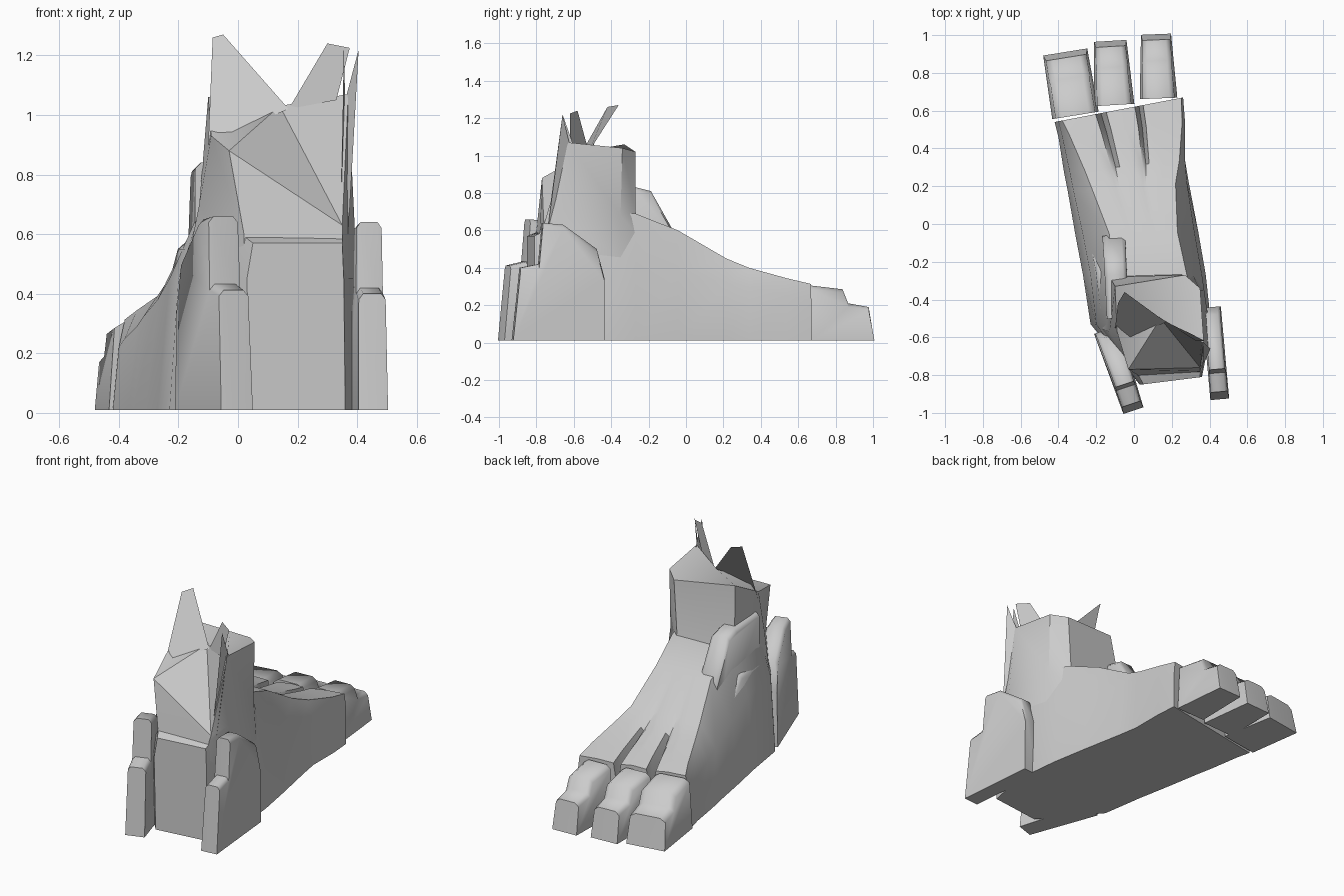
import bpy, bmesh, math
from mathutils import Vector

if "Cube" in bpy.data.objects:
    bpy.data.objects.remove(bpy.data.objects["Cube"])

grey = bpy.data.materials.new("stone grey")
grey.diffuse_color = (0.6, 0.6, 0.6, 1)
grey.use_nodes = True
grey.node_tree.nodes["Principled BSDF"].inputs["Base Color"].default_value = grey.diffuse_color


def finish(name, bm, solid=True, smooth=35):
    if solid:
        bmesh.ops.recalc_face_normals(bm, faces=bm.faces)
    me = bpy.data.meshes.new(name)
    bm.to_mesh(me)
    bm.free()
    me.materials.append(grey)
    ob = bpy.data.objects.new(name, me)
    bpy.context.collection.objects.link(ob)
    bpy.ops.object.select_all(action='DESELECT')
    ob.select_set(True)
    bpy.context.view_layer.objects.active = ob
    bpy.ops.object.shade_smooth_by_angle(angle=math.radians(smooth))
    return ob


def loft(name, rings, peak=None, smooth=35):
    """Skin equal-length rings; the last cap may be a fan to a peak point."""
    bm = bmesh.new()
    vs = [[bm.verts.new(p) for p in r] for r in rings]
    n = len(vs[0])
    for a, b in zip(vs, vs[1:]):
        for i in range(n):
            j = (i + 1) % n
            bm.faces.new((a[i], a[j], b[j], b[i]))
    bm.faces.new(vs[0][::-1])
    if peak:
        c = bm.verts.new(peak)
        for i in range(n):
            bm.faces.new((vs[-1][i], vs[-1][(i + 1) % n], c))
    else:
        bm.faces.new(vs[-1])
    return finish(name, bm, smooth=smooth)


def slab(name, profile, origin, angle, width, taper=0.15, lean=0.0, tip=1.0):
    """Side profile (u, z) along a heading, swept sideways, narrower at the top and tip."""
    d = Vector((math.cos(angle), math.sin(angle), 0))
    s = Vector((-d.y, d.x, 0))
    zmax = max(z for _, z in profile)
    umax = max(u for u, _ in profile) or 1
    o = Vector((*origin, 0))
    rings = []
    for k in (-0.5, -0.34, 0.34, 0.5):
        edge = abs(k) > 0.4
        rings.append([o + d * u + s * (k * width * (1 - taper * z / zmax)
                                       * (1 + (tip - 1) * max(0, u) / umax) + lean * z)
                      + Vector((0, 0, z - (0.02 if edge and z > 0.1 else 0)))
                      for u, z in profile])
    return loft(name, rings, smooth=62)


# foot: sections along y with two grooves between the toes
def section(yl, yr, bl, br, ml, mr, zm, tl, tr, z, groove):
    def p(x, h):
        t = min(1, max(0, (x - bl) / (br - bl)))
        return (x, yl + (yr - yl) * t, h)
    pts = [p(bl, 0.01), p(ml, zm)]
    for f, drop in ((0, 0.01), (.17, 0), (.28, .05), (.325, 1), (.37, .05),
                    (.5, 0), (.61, .05), (.645, 1), (.68, .05), (.83, 0), (1, 0.01)):
        pts.append(p(tl + (tr - tl) * f, z - drop * groove))
    return pts + [p(mr, zm), p(br, 0.01)]


loft("foot", [section(*s) for s in (
    (.54, .67, -.42, .26, -.40, .26, .22, -.38, .25, .315, .15),
    (.46, .54, -.40, .27, -.38, .27, .25, -.34, .255, .345, .10),
    (.27, .34, -.37, .27, -.34, .27, .29, -.26, .24, .40, .02),
    (.17, .22, -.35, .29, -.32, .28, .32, -.22, .22, .45, 0),
    (-.06, -.04, -.31, .34, -.27, .32, .38, -.13, .23, .60, 0),
    (-.27, -.27, -.27, .38, -.23, .36, .45, -.12, .28, .69, 0),
    (-.53, -.55, -.23, .41, -.20, .40, .45, -.12, .36, .70, 0),
    (-.85, -.81, .04, .36, .03, .355, .45, .05, .35, .57, 0))], smooth=42)

# ankle: stacked rings, cut off steeply at the back
loft("ankle", [
    [(-.18, -.22, .45), (.28, -.20, .50), (.37, -.35, .45), (.40, -.62, .45),
     (.35, -.80, .45), (.02, -.83, .45), (-.18, -.55, .45)],
    [(-.13, -.28, .70), (.25, -.27, .70), (.35, -.35, .68), (.39, -.66, .66),
     (.35, -.78, .60), (.02, -.80, .60), (-.13, -.57, .70)],
    [(-.10, -.33, 1.06), (.27, -.27, 1.02), (.35, -.34, 1.04), (.37, -.63, 1.07),
     (.35, -.76, .63), (-.03, -.77, .88), (-.09, -.57, .93)]],
    peak=(.14, -.50, 1.03))

# raised muscles on the left of the ankle
slab("upper_side_ridge", [(-.5, .3), (-.5, .84), (-.27, .83), (-.19, .81), (-.06, .58), (-.06, .3)],
     (-.11, 0), math.pi / 2 + .05, .13, 0.1)
slab("lower_side_ridge", [(-.53, .01), (-.53, .5), (-.45, .57), (-.25, .57), (-.08, .45), (-.06, .01)],
     (-.20, 0), math.pi / 2 + .12, .18, 0.2, -.07)

# toes, each a knuckle with a lower nail block
toe = [(0, .01), (0, .305), (.17, .285), (.20, .21), (.31, .19), (.34, .01)]
for name, x, y, turn, w, tip in (("left_toe", -.31, .575, .16, .25, .95),
                                 ("middle_toe", -.105, .63, .06, .215, .8),
                                 ("right_toe", .13, .665, .04, .20, .8)):
    slab(name, toe, (x, y), math.pi / 2 + turn, w, tip=tip)

# stepped rear claws beside the heel
claw = [(0, .01), (0, .35), (.04, .50), (.22, .63), (.33, .64), (.35, .42), (.45, .40), (.49, .01)]
slab("right_rear_claw", claw, (.41, -.44), -math.pi / 2 + .09, .10)
slab("left_rear_claw", [(u * .92, z * 1.03) for u, z in claw], (-.145, -.56), -math.pi / 2 + .32, .14, tip=.8)

# thin torn spikes around the ankle rim
for i, tri in enumerate((
        ((-.10, -.55, .90), (-.085, -.42, 1.26), (-.05, -.36, 1.27), (.17, -.52, 1.02), (-.02, -.60, .94)),
        ((.17, -.52, 1.02), (.30, -.58, 1.24), (.375, -.62, 1.225), (.33, -.62, 1.05)),
        ((.355, -.66, 1.22), (.345, -.74, .63), (.36, -.60, 1.05)),
        ((.405, -.66, 1.22), (.37, -.74, .60), (.36, -.62, 1.05)))):
    bm = bmesh.new()
    bm.faces.new([bm.verts.new(p) for p in tri])
    finish("torn_spike_%d" % (i + 1), bm, solid=False)
